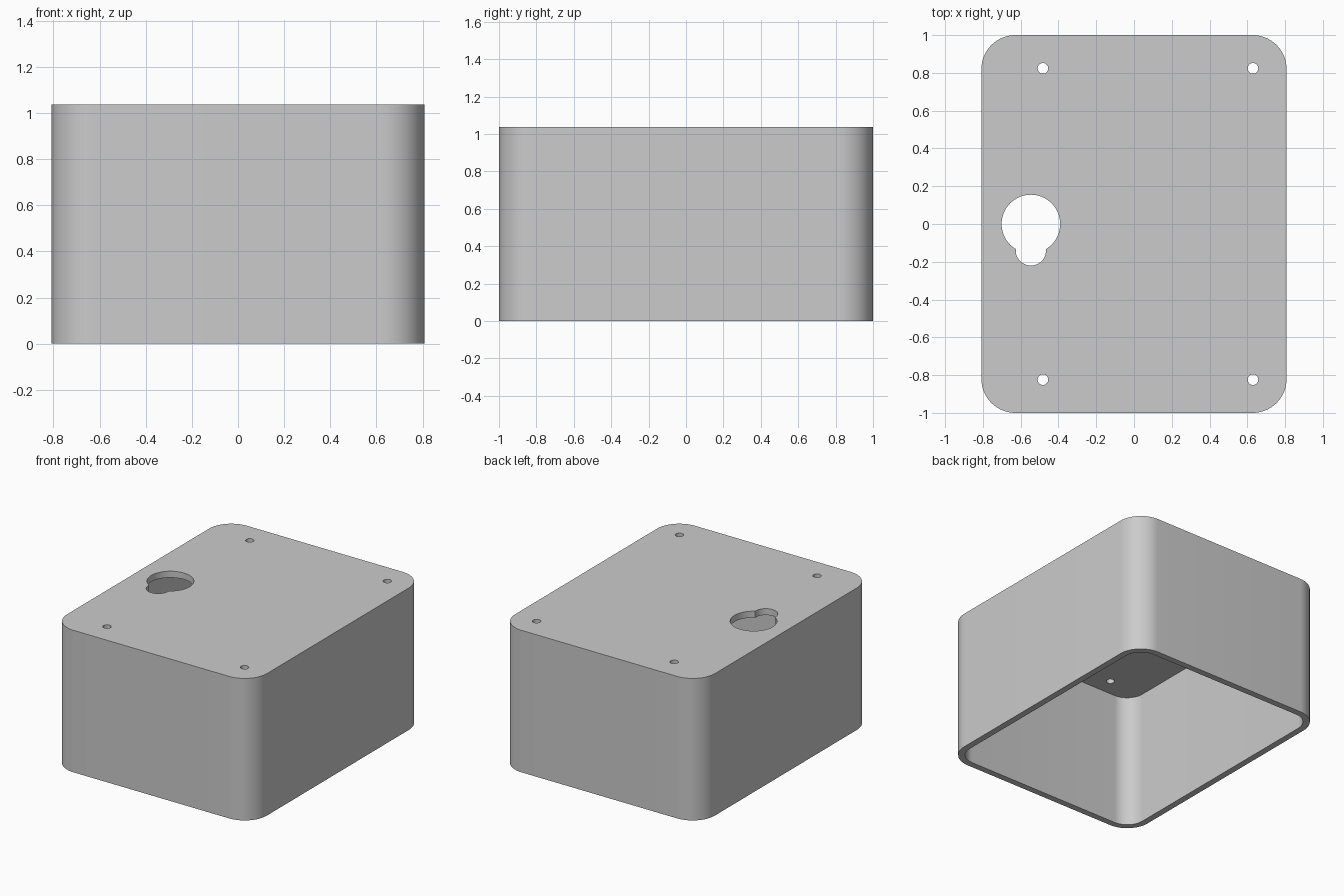
import bpy
import bmesh
from mathutils import Matrix

WIDTH, DEPTH, HEIGHT = 1.616, 2.0, 1.037
RADIUS, WALL = 0.18, 0.047

if "Cube" in bpy.data.objects:
    bpy.data.objects.remove(bpy.data.objects["Cube"], do_unlink=True)

grey = bpy.data.materials.new("light_grey")
grey.use_nodes = True
grey.diffuse_color = (0.6, 0.6, 0.6, 1)
grey.node_tree.nodes["Principled BSDF"].inputs["Base Color"].default_value = (0.6, 0.6, 0.6, 1)


def add_object(name, bm):
    mesh = bpy.data.meshes.new(name)
    bm.to_mesh(mesh)
    bm.free()
    mesh.materials.append(grey)
    obj = bpy.data.objects.new(name, mesh)
    bpy.context.collection.objects.link(obj)
    return obj


def rounded_block(name, width, depth, bottom, top, radius):
    """Box with its four upright edges rounded."""
    bm = bmesh.new()
    bmesh.ops.create_cube(bm, size=1)
    for v in bm.verts:
        v.co = (v.co.x * width, v.co.y * depth, top if v.co.z > 0 else bottom)
    upright = [e for e in bm.edges
               if abs(e.verts[0].co.z - e.verts[1].co.z) > 0.1]
    bmesh.ops.bevel(bm, geom=upright, offset=radius, segments=16,
                    profile=0.5, affect='EDGES')
    return add_object(name, bm)


def drill(name, x, y, radius, sides):
    """Upright cylinder through the top panel."""
    bm = bmesh.new()
    bmesh.ops.create_cone(bm, cap_ends=True, segments=sides, radius1=radius,
                          radius2=radius, depth=0.4,
                          matrix=Matrix.Translation((x, y, HEIGHT)))
    return add_object(name, bm)


def cut(target, cutter):
    cutter.hide_render = True
    mod = target.modifiers.new("cut", 'BOOLEAN')
    mod.operation = 'DIFFERENCE'
    mod.solver = 'EXACT'
    mod.object = cutter
    bpy.context.view_layer.objects.active = target
    bpy.ops.object.modifier_apply(modifier=mod.name)
    bpy.data.objects.remove(cutter, do_unlink=True)


# Outer shell, hollow and open underneath
box = rounded_block("enclosure", WIDTH, DEPTH, 0, HEIGHT, RADIUS)
cut(box, rounded_block("cavity", WIDTH - 2 * WALL, DEPTH - 2 * WALL,
                       -0.2, HEIGHT - WALL, RADIUS - WALL))

# Keyhole opening: large circle with a smaller one overlapping its front
cut(box, drill("keyhole_main", -0.546, 0, 0.155, 64))
cut(box, drill("keyhole_notch", -0.546, -0.14, 0.08, 48))

# Four screw holes
for x in (-0.482, 0.63):
    for y in (-0.824, 0.824):
        cut(box, drill("screw_hole", x, y, 0.028, 24))

# Smooth rounded walls, sharp rims
bpy.ops.object.select_all(action='DESELECT')
box.select_set(True)
bpy.context.view_layer.objects.active = box
bpy.ops.object.shade_smooth_by_angle()
